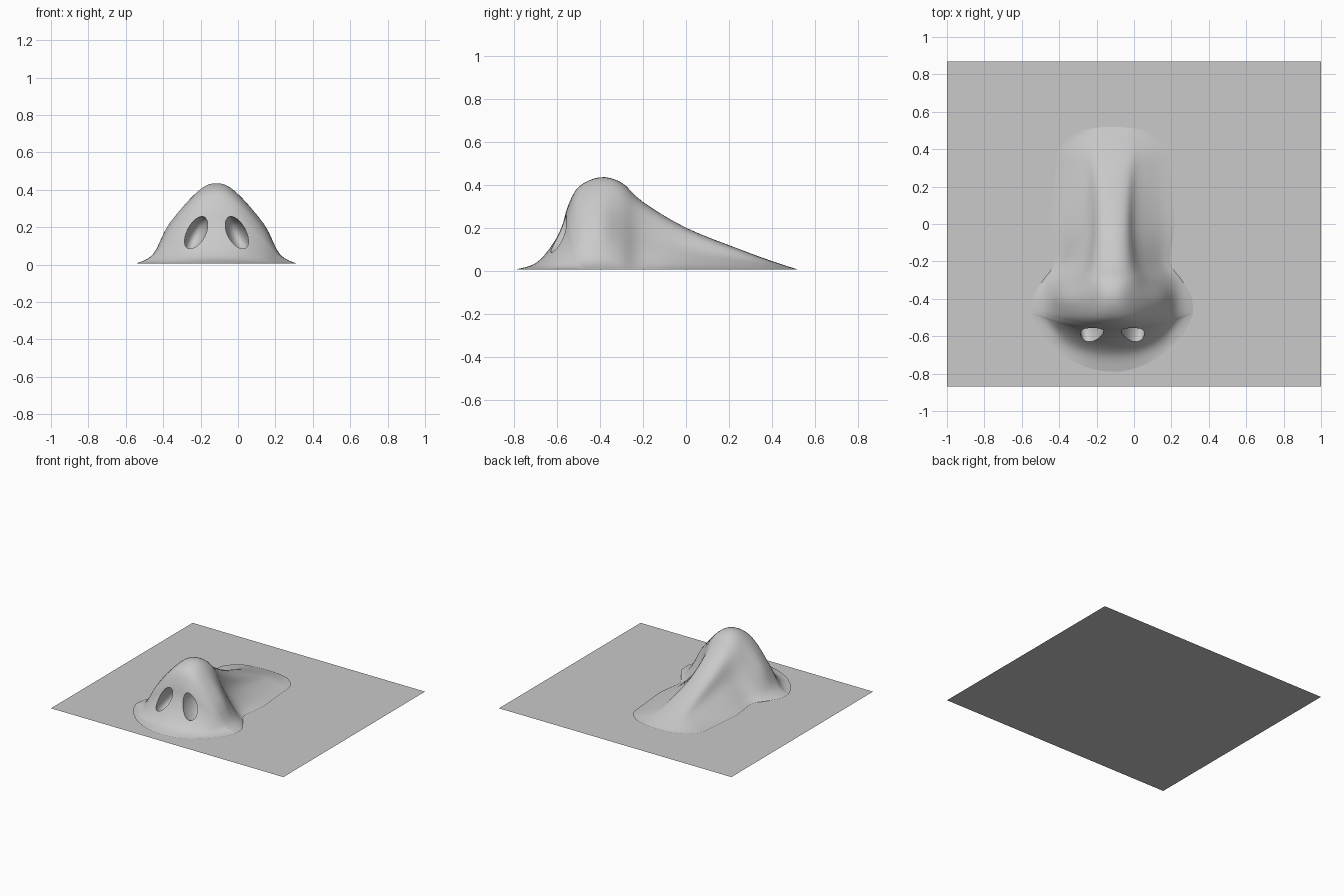
import bpy, bmesh, math
from mathutils import Vector

cube = bpy.data.objects.get("Cube")
if cube:
    bpy.data.objects.remove(cube, do_unlink=True)

CENTRE = -0.115   # the nose sits a little off the middle of the sheet
RIM = 0.006       # height of the thin outer edge above the sheet
STEPS = 4

clay = bpy.data.materials.new("grey clay")
clay.use_nodes = True
grey = (0.588, 0.588, 0.588, 1)
clay.diffuse_color = grey
clay.node_tree.nodes["Principled BSDF"].inputs["Base Color"].default_value = grey


def make_object(name, bm):
    mesh = bpy.data.meshes.new(name)
    bm.to_mesh(mesh)
    bm.free()
    obj = bpy.data.objects.new(name, mesh)
    bpy.context.collection.objects.link(obj)
    mesh.materials.append(clay)
    return obj


def smooth_path(points):
    """Resample a list of points along a Catmull-Rom curve."""
    pts = [Vector(p) for p in points]
    pts = [pts[0]] + pts + [pts[-1]]
    out = []
    for a, b, c, d in zip(pts, pts[1:], pts[2:], pts[3:]):
        for i in range(STEPS):
            t = i / STEPS
            out.append(0.5 * (2 * b + (c - a) * t + (2 * a - 5 * b + 4 * c - d) * t**2
                              + (3 * b - a - 3 * c + d) * t**3))
    return out + [pts[-1]]


# Flat sheet
bm = bmesh.new()
bmesh.ops.create_grid(bm, x_segments=1, y_segments=1, size=1)
bmesh.ops.scale(bm, vec=(1, 0.87, 1), verts=bm.verts)
make_object("base_sheet", bm)

# Sections from lip to brow: ridge y, ridge z, backward sweep of the sides,
# then half widths at the crest, flank, foot and rim
sections = [
    (-.79, RIM, .10, .08, .16, .23, .28),
    (-.70, .035, .10, .10, .20, .30, .37),
    (-.63, .11, .10, .13, .24, .32, .41),
    (-.58, .20, .10, .14, .26, .34, .43),
    (-.55, .30, .08, .12, .25, .34, .43),
    (-.50, .39, .06, .11, .25, .34, .43),
    (-.40, .435, .02, .10, .25, .335, .42),
    (-.30, .41, 0, .10, .20, .31, .37),
    (-.20, .32, 0, .085, .15, .25, .31),
    (0, .20, 0, .075, .13, .25, .33),
    (.25, .10, 0, .08, .14, .24, .31),
    (.40, .045, 0, .09, .16, .24, .29),
    (.52, RIM, -.03, .08, .12, .16, .20),
]
levels = (0.9, 0.5, 0.12, 0)

# Nose skin lofted through the sections
bm = bmesh.new()
rows = []
for y, top, sweep, *widths in smooth_path(sections):
    half = [(w, k) for w, k in zip(widths, levels)]
    outline = [(-w, k) for w, k in reversed(half)] + [(0, 1)] + half
    row = []
    for x, k in smooth_path(outline):
        z = RIM + max(0, k * (top - RIM))
        row.append(bm.verts.new((CENTRE + x, y + sweep * (x / widths[-1])**2, z)))
    rows.append(row)
for r, s in zip(rows, rows[1:]):
    for i in range(len(r) - 1):
        bm.faces.new((r[i], r[i + 1], s[i + 1], s[i]))
# Close the underside so that the nostrils can be cut
rim = (rows[0] + [r[-1] for r in rows[1:-1]] + rows[-1][::-1]
       + [r[0] for r in rows[-2:0:-1]])
bm.faces.new(rim[::-1])
bmesh.ops.recalc_face_normals(bm, faces=bm.faces)
nose = make_object("nose", bm)

# Nostrils: mirrored hollows leaning in towards the tip
for side in (-1, 1):
    bm = bmesh.new()
    bmesh.ops.create_uvsphere(bm, u_segments=32, v_segments=20, radius=1)
    cutter = make_object("nostril_cutter", bm)
    cutter.scale = (0.052, 0.12, 0.105)
    cutter.rotation_euler = (0, -side * math.radians(25), 0)
    cutter.location = (CENTRE + side * 0.11, -0.55, 0.16)
    cutter.hide_render = True
    cut = nose.modifiers.new("nostril", 'BOOLEAN')
    cut.operation = 'DIFFERENCE'
    cut.solver = 'EXACT'
    cut.object = cutter
    bpy.context.view_layer.update()
    bpy.ops.object.select_all(action='DESELECT')
    bpy.context.view_layer.objects.active = nose
    nose.select_set(True)
    bpy.ops.object.modifier_apply(modifier=cut.name)
    bpy.data.objects.remove(cutter, do_unlink=True)

# Remove the hidden underside and shade smooth
bm = bmesh.new()
bm.from_mesh(nose.data)
hidden = [f for f in bm.faces if f.normal.z < -0.9 and f.calc_center_median().z < RIM * 2]
bmesh.ops.delete(bm, geom=hidden, context='FACES')
bm.to_mesh(nose.data)
bm.free()
bpy.ops.object.shade_smooth_by_angle(angle=math.radians(50))
